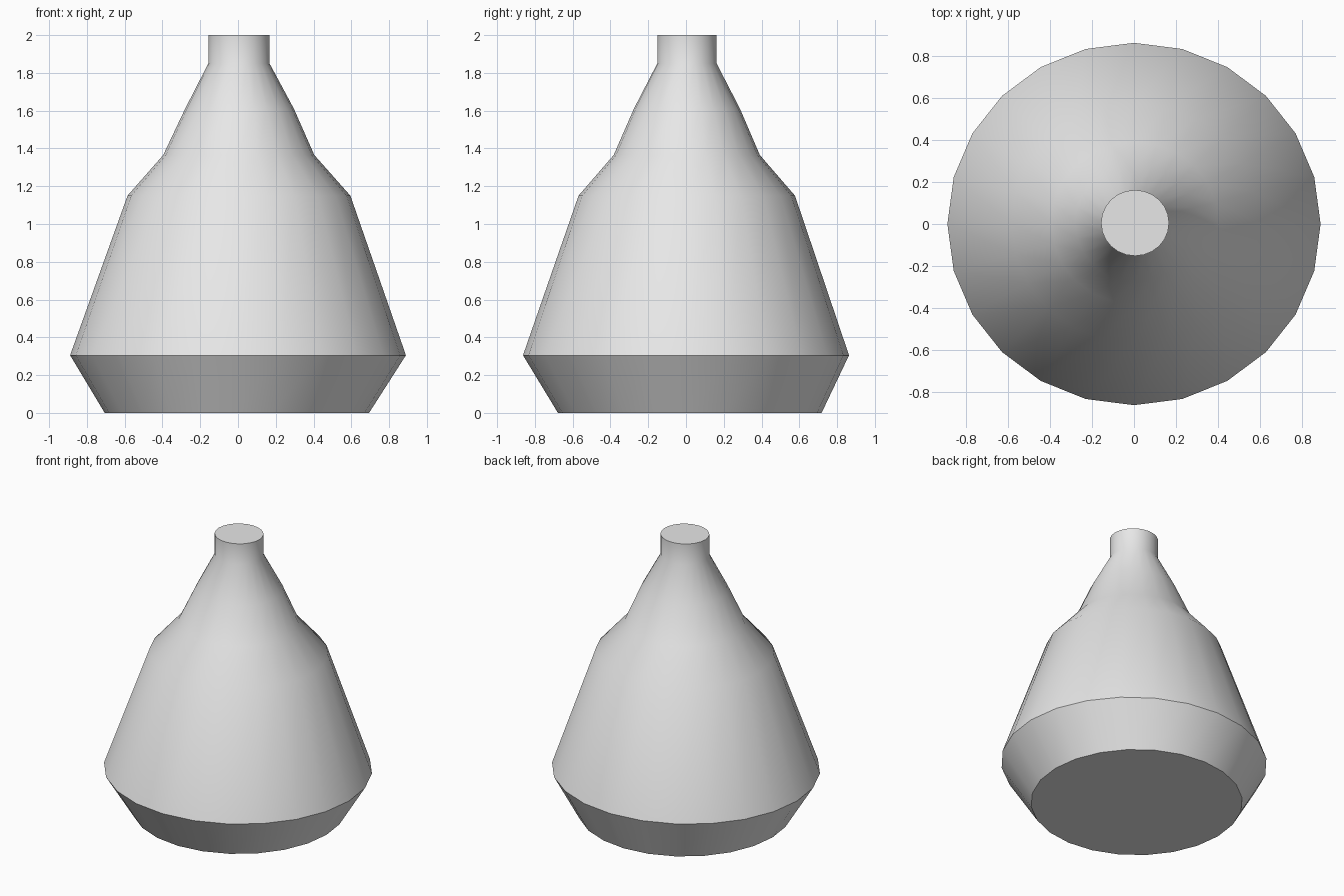
import bpy, bmesh, math

if "Cube" in bpy.data.objects:
    bpy.data.objects.remove(bpy.data.objects["Cube"])

SIDES = 24

# Flask rings, bottom to top: height, centre x, centre y, radius x, radius y
RINGS = [
    (0.00, -0.006, 0.020, 0.700, 0.698),   # base
    (0.305, 0.000, 0.000, 0.889, 0.863),   # widest rim
    (1.15, 0.005, 0.004, 0.590, 0.573),    # shoulder
    (1.365, 0.004, 0.004, 0.400, 0.387),   # waist of shoulder
    (1.61, 0.008, 0.005, 0.288, 0.281),    # upper cone
    (1.85, 0.005, 0.005, 0.162, 0.157),    # neck bottom
    (2.00, 0.005, 0.005, 0.162, 0.157),    # neck top
]

grey = bpy.data.materials.new("light_grey")
grey.diffuse_color = (0.8, 0.8, 0.8, 1)
grey.use_nodes = True
grey.node_tree.nodes["Principled BSDF"].inputs["Base Color"].default_value = grey.diffuse_color

# Body: stacked rings joined by quads and closed at both ends
bm = bmesh.new()
loops = []
for z, cx, cy, rx, ry in RINGS:
    angles = [2 * math.pi * i / SIDES for i in range(SIDES)]
    loops.append([bm.verts.new((cx + rx * math.cos(a), cy + ry * math.sin(a), z))
                  for a in angles])
for low, high in zip(loops, loops[1:]):
    for i in range(SIDES):
        j = (i + 1) % SIDES
        bm.faces.new((low[i], low[j], high[j], high[i]))
bm.faces.new(loops[0][::-1])
bm.faces.new(loops[-1])

mesh = bpy.data.meshes.new("flask_body")
bm.to_mesh(mesh)
bm.free()
mesh.materials.append(grey)
body = bpy.data.objects.new("flask_body", mesh)
bpy.context.collection.objects.link(body)

# Smooth sides with crisp rim, base and neck edges
bpy.context.view_layer.objects.active = body
body.select_set(True)
bpy.ops.object.shade_smooth_by_angle(angle=math.radians(35))
